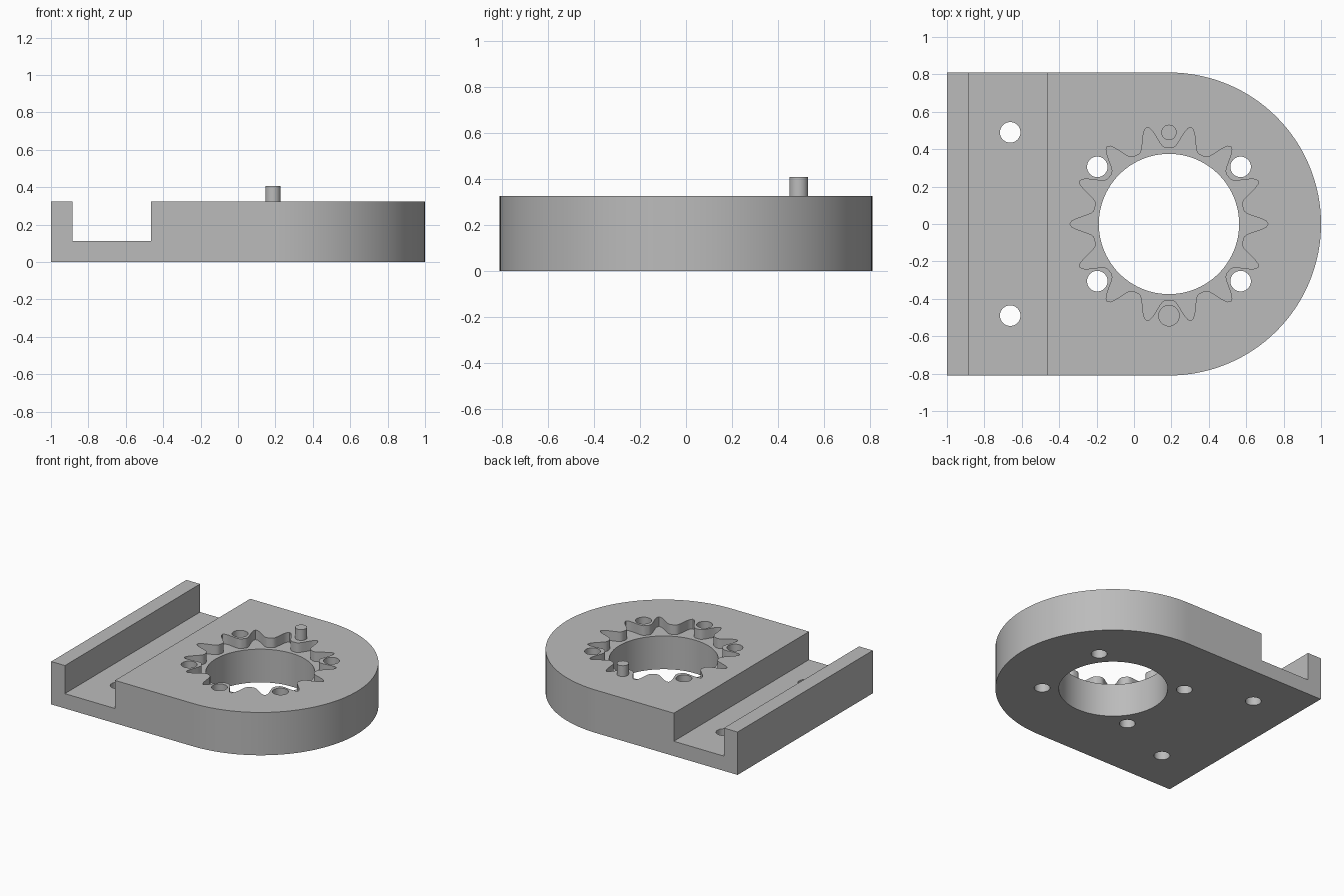
import bpy, bmesh
from math import sin, cos, pi, radians

if "Cube" in bpy.data.objects:
    bpy.data.objects.remove(bpy.data.objects["Cube"], do_unlink=True)

HEIGHT = 0.325      # plate thickness
HALF_WIDTH = 0.81   # also the radius of the rounded end
CENTRE = 0.187      # x of the bore axis
BOLT_CIRCLE = 0.49
TEETH = 14

grey = bpy.data.materials.new("plain grey")
grey.use_nodes = True
colour = (0.5, 0.5, 0.5, 1)
grey.diffuse_color = colour
grey.node_tree.nodes["Principled BSDF"].inputs["Base Color"].default_value = colour


def prism(name, outline, z0, z1):
    """Extrude a counter-clockwise xy outline from z0 to z1."""
    bm = bmesh.new()
    face = bm.faces.new([bm.verts.new((x, y, z0)) for x, y in outline])
    top = bmesh.ops.extrude_face_region(bm, geom=[face])["geom"]
    moved = [v for v in top if isinstance(v, bmesh.types.BMVert)]
    bmesh.ops.translate(bm, verts=moved, vec=(0, 0, z1 - z0))
    bmesh.ops.recalc_face_normals(bm, faces=bm.faces)
    mesh = bpy.data.meshes.new(name)
    bm.to_mesh(mesh)
    bm.free()
    mesh.materials.append(grey)
    obj = bpy.data.objects.new(name, mesh)
    bpy.context.collection.objects.link(obj)
    return obj


def circle(x, y, r, n=32):
    return [(x + r * cos(2 * pi * i / n), y + r * sin(2 * pi * i / n)) for i in range(n)]


def select_only(obj):
    bpy.ops.object.select_all(action="DESELECT")
    obj.select_set(True)
    bpy.context.view_layer.objects.active = obj


def cut(target, outline, z0, z1):
    """Subtract a prism from the target and discard the cutter."""
    cutter = prism("cutter", outline, z0, z1)
    cutter.hide_render = True
    mod = target.modifiers.new("cut", "BOOLEAN")
    mod.operation = "DIFFERENCE"
    mod.solver = "EXACT"
    mod.object = cutter
    select_only(target)
    bpy.ops.object.modifier_apply(modifier=mod.name)
    bpy.data.objects.remove(cutter, do_unlink=True)


# Plate with one square end and one round end
arc = [radians(-90 + 180 * i / 64) for i in range(65)]
outline = [(-1, HALF_WIDTH), (-1, -HALF_WIDTH)]
outline += [(CENTRE + (1 - CENTRE) * cos(a), HALF_WIDTH * sin(a)) for a in arc]
plate = prism("mounting_plate", outline, 0, HEIGHT)

# Channel across the square end
cut(plate, [(-0.885, -1), (-0.465, -1), (-0.465, 1), (-0.885, 1)], 0.112, 0.5)

# Gear-shaped pocket: narrow outward points, broad rounded teeth between
steps = 16
pocket = []
for i in range(TEETH * steps):
    a = 2 * pi * i / (TEETH * steps)
    r = 0.405 + 0.125 * ((1 + cos(TEETH * a)) / 2) ** 2
    pocket.append((CENTRE + r * cos(a), r * sin(a)))
cut(plate, pocket, HEIGHT - 0.073, 0.5)

# Central bore
cut(plate, circle(CENTRE, 0, 0.375, 96), -0.1, 0.5)

# Through holes around the bore and in the channel
tooth_angle = 1.5 * 2 * pi / TEETH
for side in (-1, 1):
    y = side * BOLT_CIRCLE * sin(tooth_angle)
    for end in (-1, 1):
        cut(plate, circle(CENTRE + end * BOLT_CIRCLE * cos(tooth_angle), y, 0.055), -0.1, 0.5)
    cut(plate, circle(-0.662, side * BOLT_CIRCLE, 0.055), -0.1, 0.5)

# Blind socket opposite the pin
cut(plate, circle(CENTRE, -BOLT_CIRCLE, 0.055), HEIGHT - 0.1, 0.5)

# Locating pin
pin = prism("locating_pin", circle(CENTRE, BOLT_CIRCLE, 0.041), HEIGHT - 0.02, 0.407)

for obj in (plate, pin):
    select_only(obj)
    bpy.ops.object.shade_smooth_by_angle(angle=radians(30))
